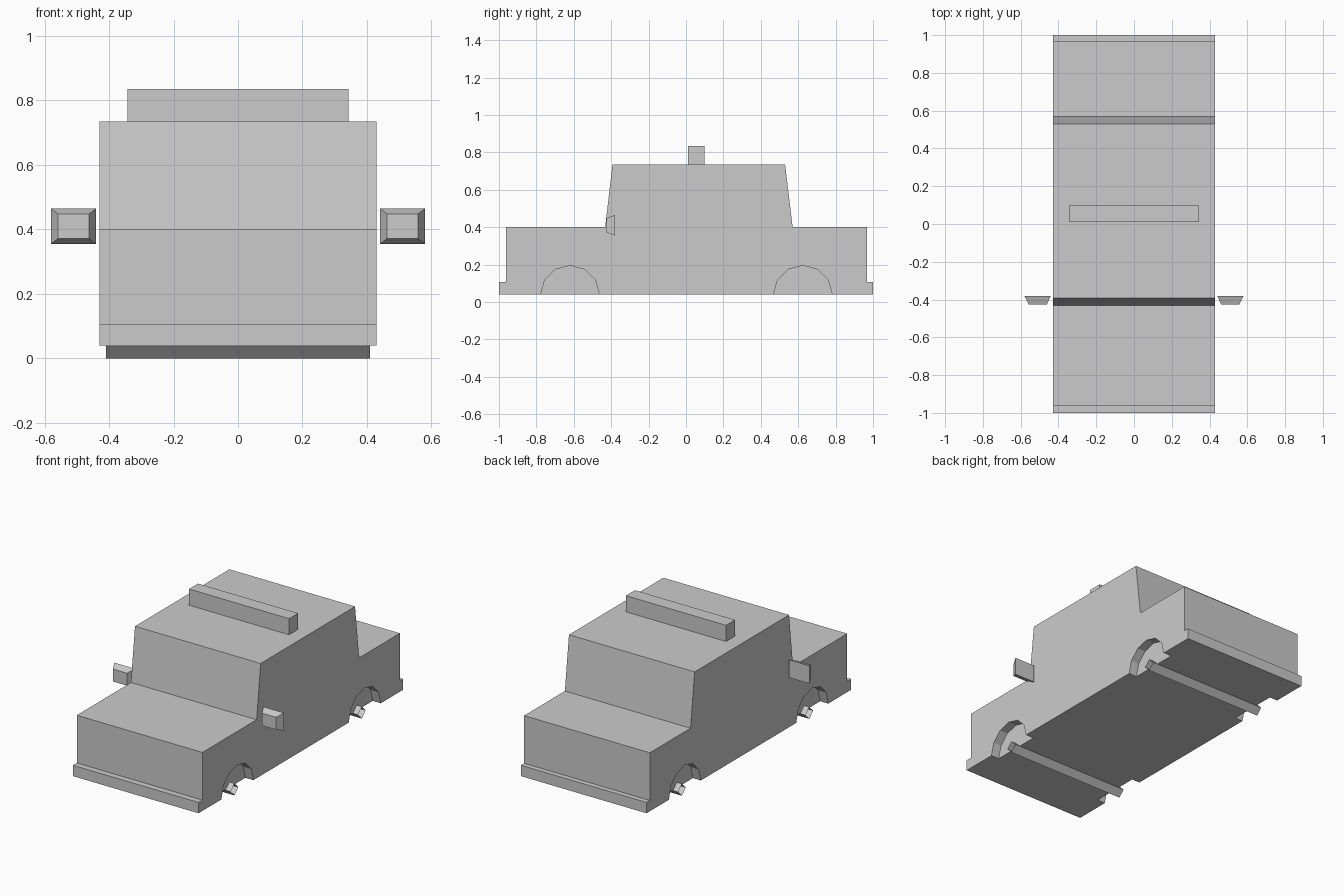
import bpy, bmesh, math

if "Cube" in bpy.data.objects:
    bpy.data.objects.remove(bpy.data.objects["Cube"])

HALF_W = 0.43


def make_object(name, bm):
    bmesh.ops.recalc_face_normals(bm, faces=bm.faces)
    mesh = bpy.data.meshes.new(name)
    bm.to_mesh(mesh)
    bm.free()
    obj = bpy.data.objects.new(name, mesh)
    bpy.context.collection.objects.link(obj)
    return obj


def extrude_x(name, profile, x0, x1, capped=True):
    """Extrude a closed (y, z) outline from x0 to x1."""
    bm = bmesh.new()
    a = [bm.verts.new((x0, y, z)) for y, z in profile]
    b = [bm.verts.new((x1, y, z)) for y, z in profile]
    n = len(profile)
    for i in range(n):
        j = (i + 1) % n
        bm.faces.new((a[i], a[j], b[j], b[i]))
    if capped:
        bm.faces.new(a)
        bm.faces.new(b)
    return make_object(name, bm)


def ring(y, z, r, sides):
    return [(y + r * math.cos(math.tau * i / sides),
             z + r * math.sin(math.tau * i / sides)) for i in range(sides)]


# Body with bumpers, hood, cabin and boot as one side profile
body = extrude_x("body", [
    (-1, 0.04), (-1, 0.107), (-0.962, 0.107), (-0.962, 0.402),
    (-0.432, 0.402), (-0.393, 0.735), (0.53, 0.735), (0.57, 0.402),
    (0.968, 0.402), (0.968, 0.107), (1, 0.107), (1, 0.04)], -HALF_W, HALF_W)

for label, y in (("front", -0.62), ("rear", 0.625)):
    # Wheel arch pockets on both sides
    for side, s in (("left", -1), ("right", 1)):
        cutter = extrude_x(f"{label}_{side}_arch_cutter", ring(y, 0.038, 0.157, 12),
                           s * (HALF_W - 0.055), s * (HALF_W + 0.1))
        cutter.hide_render = True
        cutter.display_type = 'WIRE'
        mod = body.modifiers.new(f"{label}_{side}_arch", 'BOOLEAN')
        mod.operation = 'DIFFERENCE'
        mod.solver = 'EXACT'
        mod.object = cutter
    # Open four-sided axle
    extrude_x(f"{label}_axle", ring(y, 0.037, 0.037, 4), -0.41, 0.41, capped=False)

# Roof light bar
extrude_x("roof_light_bar", [(0.01, 0.733), (0.098, 0.733), (0.098, 0.835), (0.01, 0.835)],
          -0.343, 0.343)

# Tapered side mirrors
for side, s in (("left", -1), ("right", 1)):
    bm = bmesh.new()
    bmesh.ops.create_cube(bm, size=1)
    for v in bm.verts:
        rear = v.co.y > 0
        v.co.x = s * 0.51 + v.co.x * (0.14 if rear else 0.097)
        v.co.z = 0.41 + v.co.z * (0.11 if rear else 0.077)
        v.co.y = -0.38 if rear else -0.425
    make_object(f"{side}_mirror", bm)
